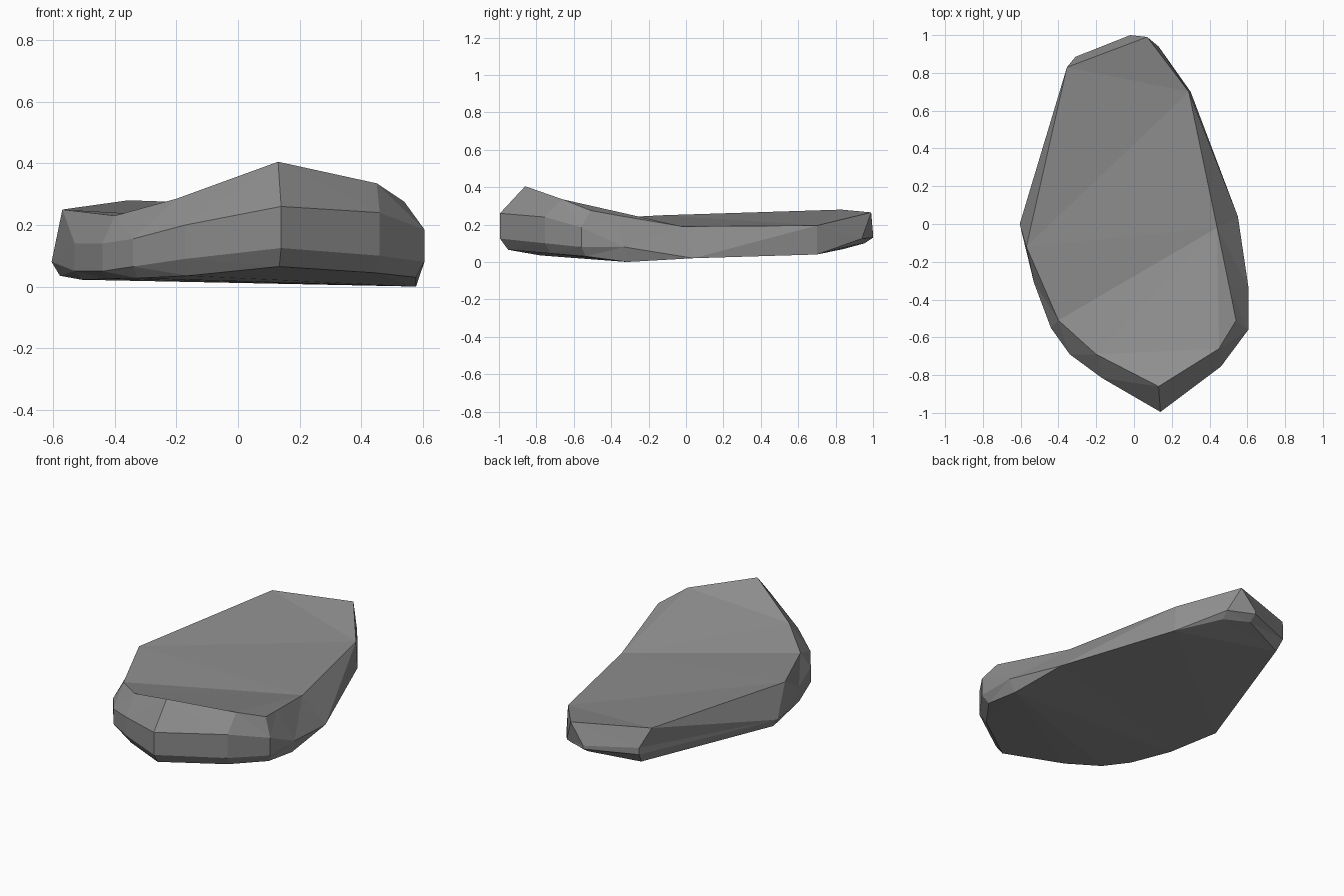
import bpy, bmesh

if "Cube" in bpy.data.objects:
    bpy.data.objects.remove(bpy.data.objects["Cube"])

# One column per outline corner, counter-clockwise from the front:
# rim x, y, z | side x, y, upper z | lower z | base z
COLS = [
    (.13, -.86, .405, .14, -.995, .26, .125, .065),
    (.45, -.66, .335, .46, -.755, .24, .10, .045),
    (.54, -.51, .275, .605, -.56, .185, .08, .03),
    (.51, -.36, .248, .605, -.33, .08, .08, 0),
    (.44, -.02, .19, .55, .04, .02, .02, .02),
    (.29, .70, .195, .30, .70, .04, .04, .04),
    (.07, .99, .265, .13, .94, .125, .125, .09),
    (.07, .99, .265, -.02, 1.0, .15, .13, .10),
    (-.355, .83, .28, -.31, .885, .17, .13, .07),
    (-.57, -.12, .25, -.605, 0, .08, .08, .035),
    (-.57, -.12, .25, -.53, -.31, .14, .05, .022),
    (-.40, -.51, .23, -.44, -.55, .14, .05, .025),
    (-.20, -.69, .285, -.34, -.69, .155, .065, .027),
    (-.20, -.69, .285, -.17, -.815, .20, .09, .035),
]
# Facets of the top, by column
TOP = [(0, 1, 12), (12, 1, 4, 11), (1, 2, 3, 4), (11, 4, 5, 9), (9, 5, 8), (5, 6, 8)]

bm = bmesh.new()
rings = [[], [], [], []]
for tx, ty, tz, x, y, up, low, base in COLS:
    s = 1 if low == base else .955
    for ring, co in zip(rings, ((tx, ty, tz), (x, y, up), (x, y, low), (x * s, y * s, base))):
        ring.append(bm.verts.new(co))

# Sides, top and underside
n = len(COLS)
for a, b in zip(rings, rings[1:]):
    for i in range(n):
        j = (i + 1) % n
        bm.faces.new((a[i], b[i], b[j], a[j]))
for f in TOP:
    bm.faces.new([rings[0][i] for i in f])
bm.faces.new(rings[3][::-1])

# Weld corners where rings meet, then fold into flat facets
bmesh.ops.remove_doubles(bm, verts=bm.verts, dist=.002)
bmesh.ops.triangulate(bm, faces=[f for f in bm.faces if len(f.verts) > 3])
bmesh.ops.recalc_face_normals(bm, faces=bm.faces)

mesh = bpy.data.meshes.new("flat_rock")
bm.to_mesh(mesh)
bm.free()
stone = bpy.data.materials.new("stone grey")
stone.diffuse_color = (.27, .27, .27, 1)
stone.use_nodes = True
stone.node_tree.nodes["Principled BSDF"].inputs["Base Color"].default_value = stone.diffuse_color
mesh.materials.append(stone)
bpy.context.collection.objects.link(bpy.data.objects.new("flat_rock", mesh))
